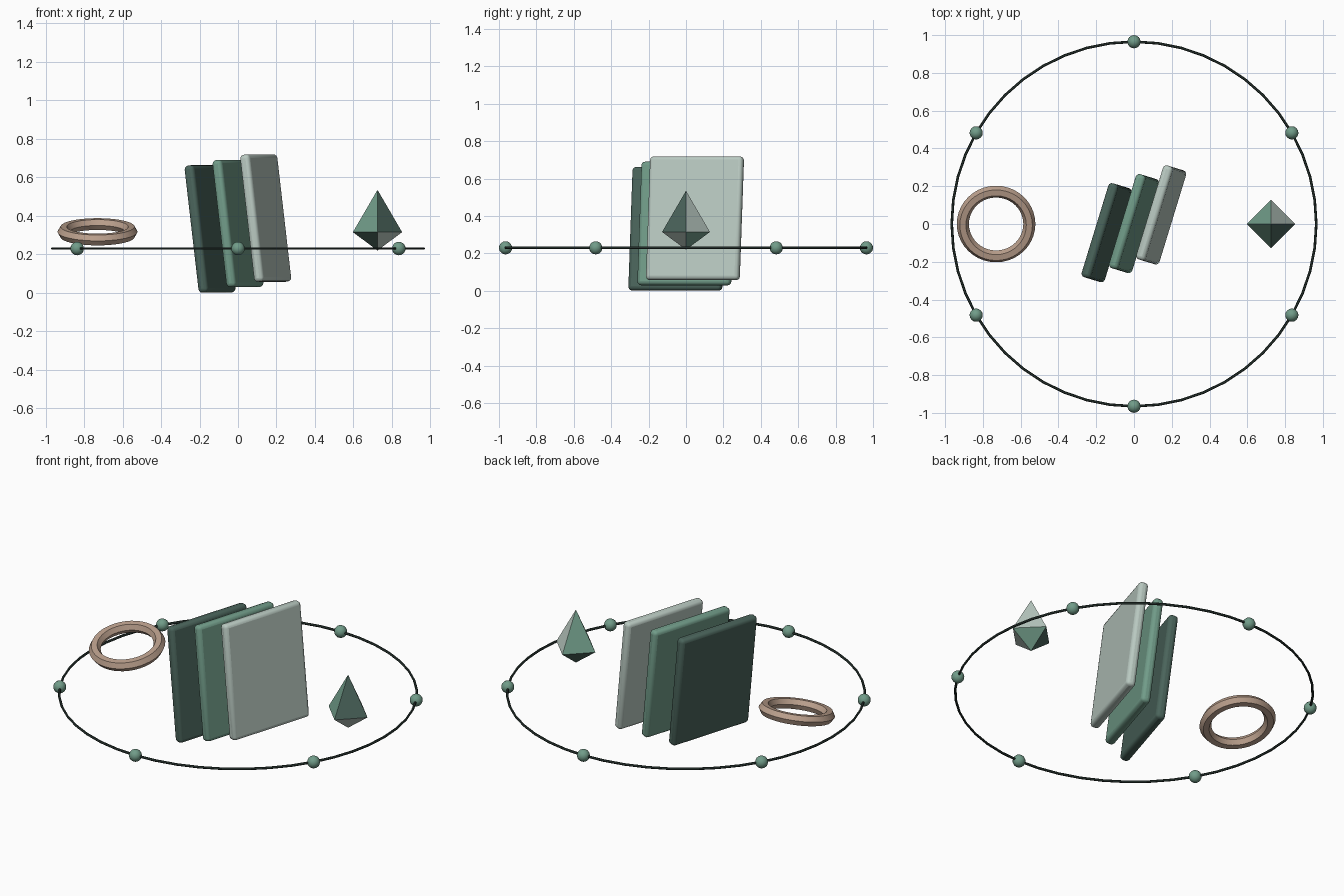
import bpy, bmesh, math

if "Cube" in bpy.data.objects:
    bpy.data.objects.remove(bpy.data.objects["Cube"])


def material(name, hexcode):
    def lin(c):
        c /= 255
        return c / 12.92 if c < 0.04045 else ((c + 0.055) / 1.055) ** 2.4
    m = bpy.data.materials.new(name)
    m.diffuse_color = [lin(int(hexcode[i:i + 2], 16)) for i in (0, 2, 4)] + [1]
    m.use_nodes = True
    m.node_tree.nodes["Principled BSDF"].inputs["Base Color"].default_value = m.diffuse_color
    return m


DARK = material("dark green", "4A645B")
MID = material("sage green", "719C89")
PALE = material("pale green", "B9C9C1")
TAN = material("warm tan", "BA9F8C")
WIRE = material("blackish green", "2B3934")


def finish(name, mat, smooth=True):
    ob = bpy.context.object
    ob.name = name
    ob.data.materials.append(mat)
    if smooth:
        bpy.ops.object.shade_smooth_by_angle(angle=math.radians(35))
    return ob


# Three leaning rounded slabs
for name, mat, loc in (("slab_left", DARK, (-0.145, -0.046, 0.332)),
                       ("slab_middle", MID, (0, 0.002, 0.360)),
                       ("slab_right", PALE, (0.144, 0.048, 0.388))):
    bpy.ops.mesh.primitive_cube_add(size=1)
    ob = bpy.context.object
    ob.data.transform(((0.054, 0, 0, 0), (0, 0.52, 0, 0), (0, 0, 0.665, 0), (0, 0, 0, 1)))
    ob.location = loc
    ob.rotation_euler = (0, -0.12, -0.297)
    bev = ob.modifiers.new("rounded edges", 'BEVEL')
    bev.width = 0.02
    bev.segments = 3
    finish(name, mat)

# Thin orbit ring
R, Z = 0.965, 0.23
bpy.ops.mesh.primitive_torus_add(location=(0, 0, Z), major_radius=R, minor_radius=0.007,
                                 major_segments=48, minor_segments=6)
finish("orbit_ring", WIRE)

# Beads along the orbit
for i in range(6):
    a = math.radians(30 + 60 * i)
    bpy.ops.mesh.primitive_uv_sphere_add(segments=16, ring_count=10, radius=0.035,
                                         location=(R * math.cos(a), R * math.sin(a), Z))
    finish(f"bead_{i + 1}", MID)

# Tilted six-sided tan ring
bpy.ops.mesh.primitive_torus_add(location=(-0.73, 0, 0.317), rotation=(0.23, 0, 0),
                                 major_radius=0.176, minor_radius=0.032,
                                 major_segments=40, minor_segments=6)
finish("tan_ring", TAN)

# Gem: tall four-sided top, short bottom, colours cycling around it
bm = bmesh.new()
top = bm.verts.new((0, 0, 0.22))
bottom = bm.verts.new((0, 0, -0.095))
rim = [bm.verts.new((0.128 * math.cos(i * math.pi / 2), 0.128 * math.sin(i * math.pi / 2), 0))
       for i in range(4)]
for i in range(4):
    a, b = rim[i], rim[(i + 1) % 4]
    k = (i + 1) % 4  # quadrant order starting at the front left one
    # front left quadrant is i == 2
    q = (i - 2) % 4
    bm.faces.new((a, b, top)).material_index = (1, 0, 2, 1)[q]
    bm.faces.new((b, a, bottom)).material_index = (0, 2, 1, 0)[q]
mesh = bpy.data.meshes.new("gem")
bm.to_mesh(mesh)
bm.free()
for m in (DARK, MID, PALE):
    mesh.materials.append(m)
gem = bpy.data.objects.new("gem", mesh)
gem.location = (0.725, 0, 0.315)
bpy.context.collection.objects.link(gem)
